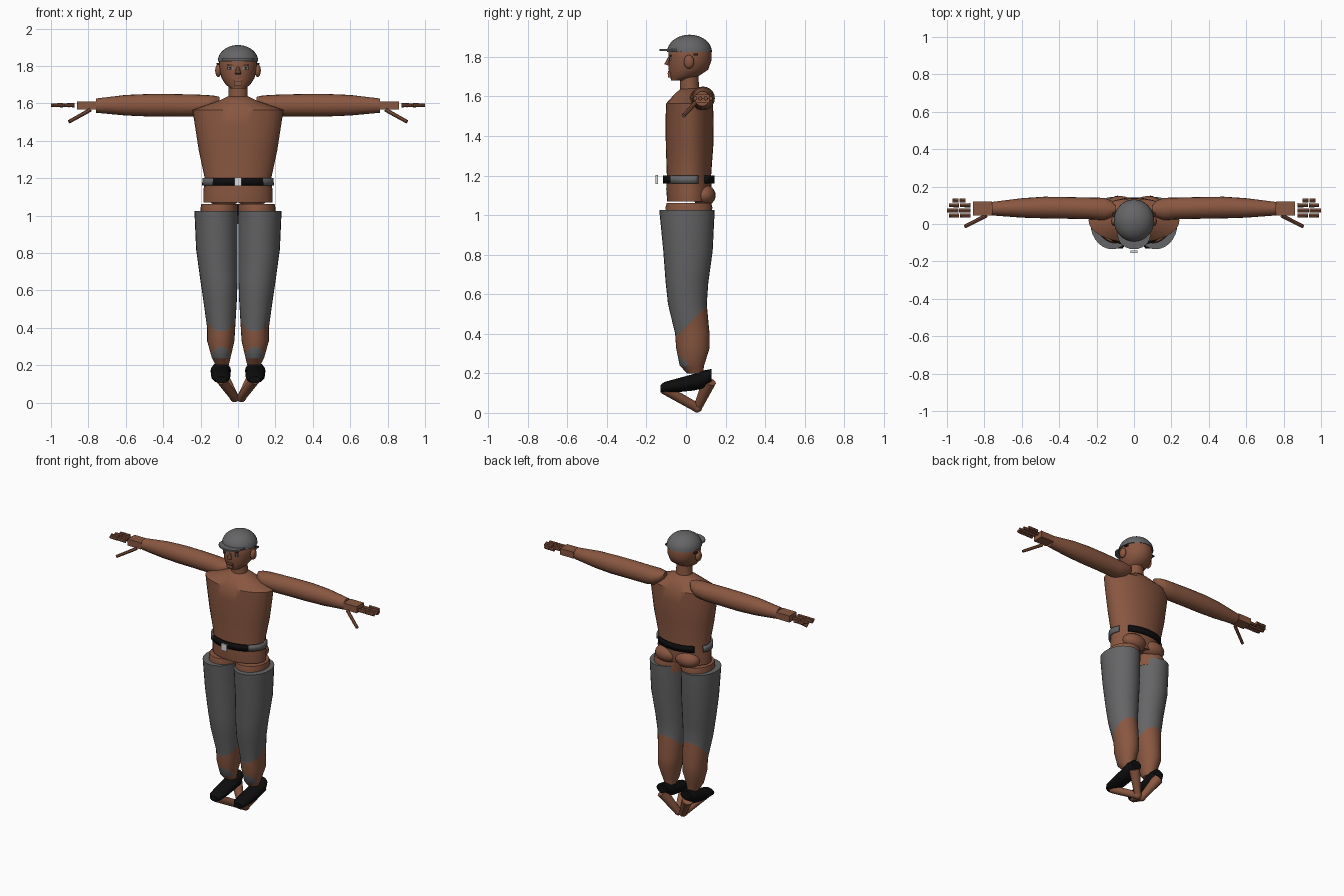
import bpy, bmesh, math
from mathutils import Vector

cube = bpy.data.objects.get("Cube")
if cube:
    bpy.data.objects.remove(cube)


def material(name, r, g, b):
    m = bpy.data.materials.new(name)
    m.use_nodes = True
    m.diffuse_color = (r, g, b, 1)
    bsdf = next(n for n in m.node_tree.nodes if n.type == "BSDF_PRINCIPLED")
    bsdf.inputs["Base Color"].default_value = (r, g, b, 1)
    bsdf.inputs["Roughness"].default_value = 0.8
    return m


skin = material("brown skin", 0.25, 0.095, 0.052)
grey = material("grey cloth", 0.13, 0.13, 0.135)
black = material("black leather", 0.004, 0.004, 0.004)
silver = material("silver buckle", 0.7, 0.7, 0.7)
dark = material("dark brown", 0.035, 0.018, 0.012)
pale = material("eye grey", 0.2, 0.22, 0.25)


def finish(name, bm, mats, mirror=False, angle=40):
    """Turn a bmesh into an object, smooth it and optionally mirror it."""
    bmesh.ops.recalc_face_normals(bm, faces=bm.faces)
    mesh = bpy.data.meshes.new(name)
    bm.to_mesh(mesh)
    bm.free()
    for m in mats:
        mesh.materials.append(m)
    ob = bpy.data.objects.new(name, mesh)
    bpy.context.collection.objects.link(ob)
    bpy.ops.object.select_all(action="DESELECT")
    ob.select_set(True)
    bpy.context.view_layer.objects.active = ob
    bpy.ops.object.shade_smooth_by_angle(angle=math.radians(angle))
    if mirror:
        mod = ob.modifiers.new("Mirror", "MIRROR")
        mod.use_mirror_merge = False
    return ob


def loft(axis, rings, sides=24, caps=True):
    """Skin rings (position, centre a, centre b, radius a, radius b)."""
    bm = bmesh.new()
    loops = []
    for t, ca, cb, ra, rb in rings:
        loop = []
        for i in range(sides):
            u = math.tau * i / sides
            a, b = ca + ra * math.cos(u), cb + rb * math.sin(u)
            co = {"x": (t, a, b), "y": (a, t, b), "z": (a, b, t)}[axis]
            loop.append(bm.verts.new(co))
        loops.append(loop)
    for low, high in zip(loops, loops[1:]):
        for i in range(sides):
            j = (i + 1) % sides
            bm.faces.new((low[i], low[j], high[j], high[i]))
    if caps:
        bm.faces.new(loops[0])
        bm.faces.new(loops[-1])
    return bm


def box(name, mat, centre, size, mirror=False):
    bm = bmesh.new()
    bmesh.ops.create_cube(bm, size=1)
    for v in bm.verts:
        v.co = Vector(centre) + v.co * Vector(size)
    return finish(name, bm, [mat], mirror)


def ball(name, mat, centre, radii, mirror=False):
    bm = bmesh.new()
    bmesh.ops.create_uvsphere(bm, u_segments=20, v_segments=12, radius=1)
    for v in bm.verts:
        v.co = Vector(centre) + v.co * Vector(radii)
    return finish(name, bm, [mat], mirror)


def rod(name, mat, start, end, r1, r2, mirror=False, sides=12):
    a, b = Vector(start), Vector(end)
    bm = bmesh.new()
    bmesh.ops.create_cone(bm, cap_ends=True, segments=sides, radius1=r1,
                          radius2=r2, depth=(b - a).length)
    turn = (b - a).to_track_quat("Z", "Y")
    for v in bm.verts:
        v.co = (a + b) / 2 + turn @ v.co
    return finish(name, bm, [mat], mirror)


# Torso and hips
finish("torso", loft("z", [
    (1.07, 0, .015, .185, .11), (1.13, 0, .015, .185, .115),
    (1.2, 0, .015, .178, .112), (1.35, 0, .018, .21, .12),
    (1.48, 0, .018, .23, .122), (1.565, 0, .018, .243, .118),
    (1.615, 0, .02, .1, .075), (1.64, 0, .02, .05, .045)], 32), [skin])
finish("hips", loft("z", [
    (.98, .1, .015, .1, .115), (1.04, .1, .015, .1, .118),
    (1.062, .098, .015, .098, .112)]), [skin], True)
ball("buttock", skin, (.075, .09, 1.1), (.085, .06, .055), True)

# Belt: black in front and behind, grey at the sides, bare at the rear flanks
bm = loft("z", [(1.16, 0, .013, .192, .13), (1.2, 0, .013, .19, .13)], 48, False)
bare = []
for f in bm.faces:
    c = f.calc_center_median()
    if abs(c.x) < .14:
        f.material_index = 1
    if c.y > .06 and abs(c.x) > .13:
        bare.append(f)
bmesh.ops.delete(bm, geom=bare, context="FACES")
belt = finish("belt", bm, [grey, black])
belt.modifiers.new("Thickness", "SOLIDIFY").thickness = .012
box("buckle", silver, (0, -.148, 1.18), (.04, .012, .045))

# Legs: trousers above a slanted hem, shin patch in front, bare calf behind
bm = loft("z", [
    (.2, .085, .045, .035, .04), (.24, .09, .03, .05, .062),
    (.33, .092, .035, .073, .085), (.4, .09, .032, .075, .087),
    (.55, .096, .007, .09, .098), (.66, .102, .005, .1, .108),
    (.82, .113, .01, .111, .125), (1.025, .117, .005, .116, .14)], 28)
planes = [(Vector((0, -.05, .385)), Vector((0, -1, 1))),
          (Vector((0, 0, .255)), Vector((0, 1, 1))),
          (Vector((0, 0, .235)), Vector((0, 0, 1)))]
for co, no in planes:
    bmesh.ops.bisect_plane(bm, geom=bm.verts[:] + bm.edges[:] + bm.faces[:],
                           plane_co=co, plane_no=no)
for f in bm.faces:
    c = f.calc_center_median()
    hem, patch, ankle = [(c - co).dot(no) for co, no in planes]
    f.material_index = int(hem > 0 or (patch < 0 and ankle > 0))
finish("legs", bm, [skin, grey], True)

# Shoes and the bare feet folded beneath them
finish("shoes", loft("y", [
    (-.13, .09, .122, .03, .018), (-.11, .09, .13, .045, .026),
    (-.03, .092, .142, .052, .036), (.04, .093, .155, .052, .042),
    (.09, .092, .17, .055, .045), (.13, .09, .192, .04, .03)], 16),
    [black], True)
rod("forefoot", skin, (.09, -.11, .12), (.02, .05, .03), .026, .024, True)
rod("heel", skin, (.095, .118, .16), (.018, .06, .028), .036, .022, True)
ball("foot_joint", skin, (.018, .056, .028), (.026, .026, .026), True)

# Arms and hands
finish("arms", loft("x", [
    (.1, .08, 1.615, .02, .02), (.12, .08, 1.605, .045, .035),
    (.16, .08, 1.592, .06, .052), (.22, .083, 1.588, .058, .059),
    (.35, .086, 1.59, .058, .06), (.48, .088, 1.59, .058, .06),
    (.6, .086, 1.59, .052, .055), (.76, .082, 1.588, .036, .038)], 20),
    [skin], True)
box("palms", skin, (.81, .082, 1.588), (.1, .075, .044), True)
fingers = [("little", .125, .9, .97), ("ring", .1, .875, .99),
           ("middle", .072, .875, 1.0), ("index", .046, .875, .99)]
for label, y, x0, x1 in fingers:
    middle = (x0 + x1) / 2
    for part, a, b in (("base", x0, middle - .002), ("tip", middle + .002, x1)):
        rod(f"{label}_finger_{part}", skin, (a, y, 1.59), (b, y, 1.59),
            .011, .01, True, 8)
rod("thumb", skin, (.79, .045, 1.565), (.903, -.013, 1.502), .011, .01, True, 8)

# Neck, head and face
finish("neck", loft("z", [(1.6, 0, .02, .053, .05), (1.73, 0, .015, .05, .045)]),
       [skin])
finish("head", loft("z", [
    (1.68, 0, -.04, .038, .035), (1.7, 0, -.01, .066, .07),
    (1.735, 0, .012, .088, .1), (1.78, 0, .02, .1, .108),
    (1.83, 0, .02, .102, .108), (1.86, 0, .02, .09, .095)]), [skin])
ball("ears", skin, (.105, .015, 1.775), (.017, .026, .034), True)
rod("nose", skin, (0, -.08, 1.805), (0, -.095, 1.758), .006, .016, sides=8)
box("mouth", skin, (0, -.077, 1.712), (.044, .026, .034))
box("lip_line", dark, (0, -.091, 1.716), (.034, .004, .004))
box("eyebrows", dark, (.04, -.078, 1.806), (.034, .009, .006), True)
box("eyes", pale, (.04, -.08, 1.788), (.03, .009, .012), True)
box("pupils", dark, (.04, -.085, 1.788), (.01, .004, .012), True)
box("temple_tabs", dark, (.107, .05, 1.812), (.018, .022, .008), True)

# Cap: dome and flat brim
rings = []
for i in range(9):
    a = math.radians(88) * i / 8
    r = .108 * math.cos(a)
    rings.append((1.825 + .087 * math.sin(a), 0, .018, r, r * 1.05))
finish("cap_dome", loft("z", rings, 32), [grey])
finish("cap_brim", loft("z", [(1.83, 0, -.06, .088, .075),
                              (1.84, 0, -.06, .088, .075)]), [grey])
